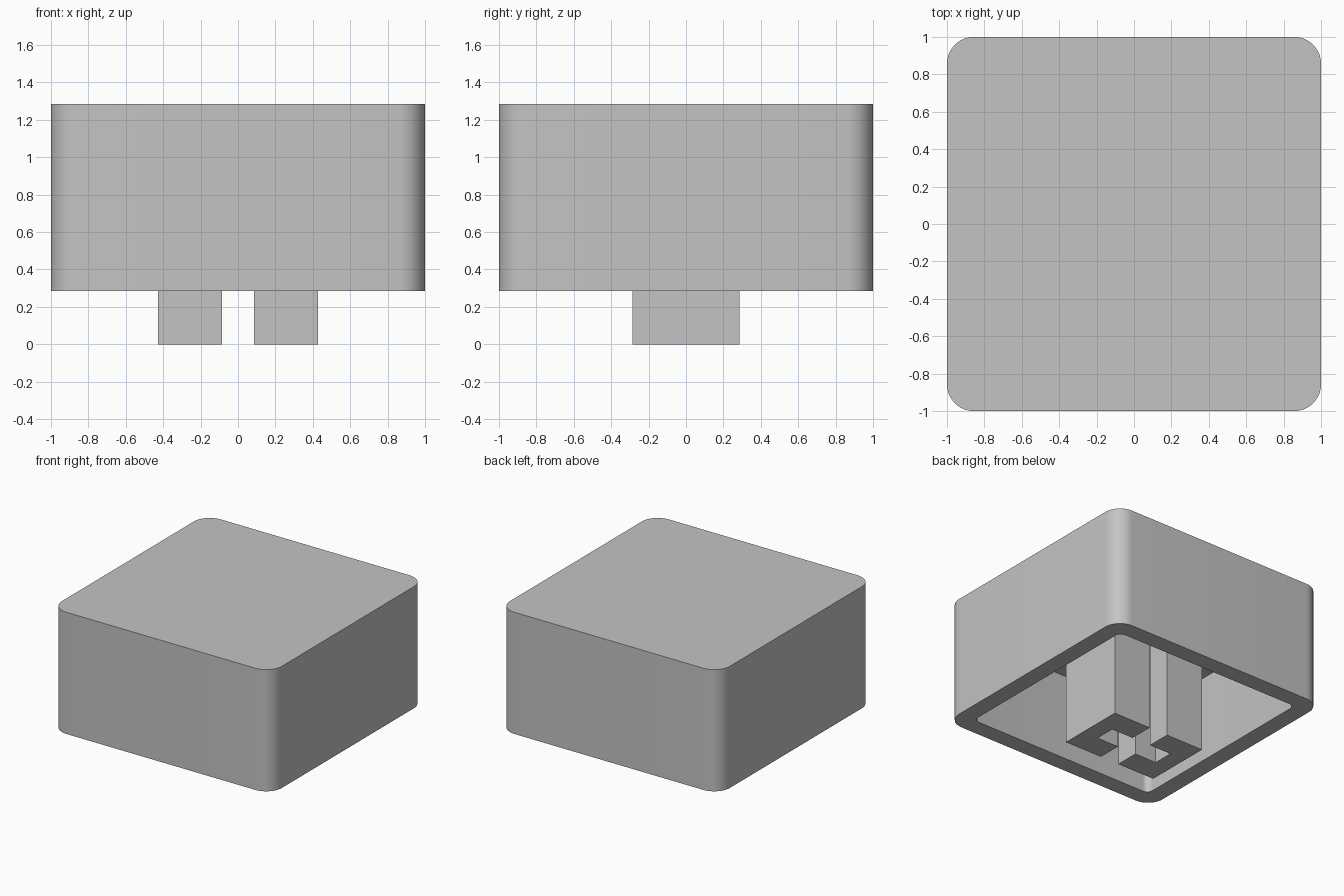
import bpy
import bmesh
from math import sin, cos, pi, radians

cube = bpy.data.objects.get("Cube")
if cube:
    bpy.data.objects.remove(cube, do_unlink=True)

MM = 1 / 7              # modelling unit
RIM, TOP = 2 * MM, 9 * MM
CEILING = 7 * MM

grey = bpy.data.materials.new("light grey plastic")
grey.use_nodes = True
colour = (0.55, 0.55, 0.55, 1)
grey.diffuse_color = colour
grey.node_tree.nodes["Principled BSDF"].inputs["Base Color"].default_value = colour


def rounded_square(half, radius, steps=12):
    """Counter-clockwise outline of a square with rounded corners."""
    points = []
    for quarter, (sx, sy) in enumerate([(1, 1), (-1, 1), (-1, -1), (1, -1)]):
        for i in range(steps + 1):
            a = (quarter + i / steps) * pi / 2
            points.append((sx * (half - radius) + radius * cos(a),
                           sy * (half - radius) + radius * sin(a)))
    return points


def loft(name, sections):
    """Join equal-length outlines into a closed solid, capped at both ends."""
    bm = bmesh.new()
    loops = [[bm.verts.new((x, y, z)) for x, y in outline] for outline, z in sections]
    for a, b in zip(loops, loops[1:]):
        n = len(a)
        for i in range(n):
            j = (i + 1) % n
            bm.faces.new((a[i], a[j], b[j], b[i]))
    bm.faces.new(loops[0][::-1])
    bm.faces.new(loops[-1])
    bmesh.ops.recalc_face_normals(bm, faces=bm.faces)
    mesh = bpy.data.meshes.new(name)
    bm.to_mesh(mesh)
    bm.free()
    mesh.materials.append(grey)
    obj = bpy.data.objects.new(name, mesh)
    bpy.context.collection.objects.link(obj)
    return obj


# Hollow cap: roof, outer walls, bottom rim, inner walls, ceiling
outer = rounded_square(1, MM)
inner = rounded_square(6 * MM, 0.05)
cap = loft("cap_shell", [(outer, TOP), (outer, RIM), (inner, RIM), (inner, CEILING)])
bpy.context.view_layer.objects.active = cap
cap.select_set(True)
bpy.ops.object.shade_smooth_by_angle(angle=radians(30))

# Two C-shaped stem brackets whose slots face each other
half_bracket = [(0.6, 0.6), (0.6, 2), (3, 2)]
slot = [(2, -0.6), (2, 0.6)]
bracket = half_bracket + [(x, -y) for x, y in reversed(half_bracket)] + slot
for name, side in (("left_stem_bracket", 1), ("right_stem_bracket", -1)):
    outline = [(side * x * MM, y * MM) for x, y in bracket]
    loft(name, [(outline, 0), (outline, CEILING)])
